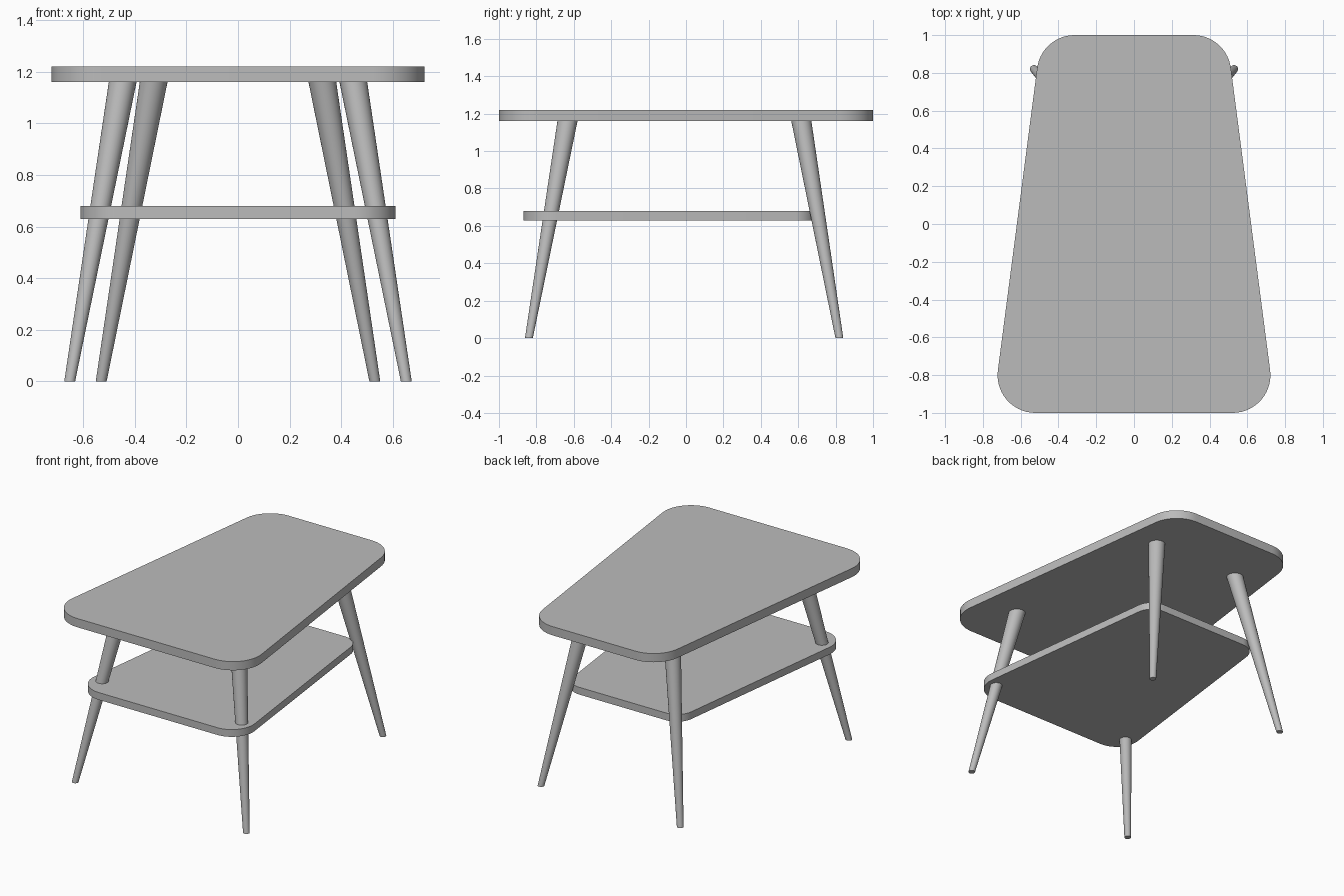
import bpy, bmesh, math
from mathutils import Vector

cube = bpy.data.objects.get("Cube")
if cube:
    bpy.data.objects.remove(cube, do_unlink=True)

grey = bpy.data.materials.new("plain grey")
grey.use_nodes = True
colour = (0.5, 0.5, 0.5, 1)
grey.diffuse_color = colour
grey.node_tree.nodes["Principled BSDF"].inputs["Base Color"].default_value = colour


def finish(name, bm):
    bmesh.ops.recalc_face_normals(bm, faces=bm.faces)
    mesh = bpy.data.meshes.new(name)
    bm.to_mesh(mesh)
    bm.free()
    mesh.materials.append(grey)
    obj = bpy.data.objects.new(name, mesh)
    bpy.context.collection.objects.link(obj)
    bpy.ops.object.select_all(action='DESELECT')
    obj.select_set(True)
    bpy.context.view_layer.objects.active = obj
    bpy.ops.object.shade_smooth_by_angle(angle=math.radians(35))


def rounded_outline(corners, steps=14):
    """Round each (x, y, radius) corner of a convex anticlockwise outline."""
    points = []
    for i, (x, y, radius) in enumerate(corners):
        corner = Vector((x, y))
        before = (Vector(corners[i - 1][:2]) - corner).normalized()
        after = (Vector(corners[(i + 1) % len(corners)][:2]) - corner).normalized()
        half = before.angle(after) / 2
        centre = corner + (before + after).normalized() * radius / math.sin(half)
        start = corner + before * radius / math.tan(half) - centre
        sweep = math.pi - 2 * half
        for k in range(steps + 1):
            a = sweep * k / steps
            c, s = math.cos(a), math.sin(a)
            points.append(centre + Vector((start.x * c - start.y * s,
                                           start.x * s + start.y * c)))
    return points


def board(name, front, back, bottom, top):
    """Tapered slab; front and back are (half width, y, corner radius)."""
    (fx, fy, fr), (bx, by, br) = front, back
    outline = rounded_outline([(-fx, fy, fr), (fx, fy, fr), (bx, by, br), (-bx, by, br)])
    bm = bmesh.new()
    face = bm.faces.new([bm.verts.new((p.x, p.y, bottom)) for p in outline])
    extruded = bmesh.ops.extrude_face_region(bm, geom=[face], use_keep_orig=True)
    verts = [g for g in extruded["geom"] if isinstance(g, bmesh.types.BMVert)]
    bmesh.ops.translate(bm, verts=verts, vec=(0, 0, top - bottom))
    finish(name, bm)


def leg(name, foot, head, height=1.17, sides=32):
    """Slanted round taper with level ends."""
    bm = bmesh.new()
    bmesh.ops.create_cone(bm, cap_ends=True, segments=sides, radius1=0.021,
                          radius2=0.054, depth=height)
    for v in bm.verts:
        end, z = (head, height) if v.co.z > 0 else (foot, 0)
        v.co = (v.co.x + end[0], v.co.y + end[1], z)
    finish(name, bm)


# Top and lower shelf
board("table_top", (0.75, -1.0, 0.2), (0.49, 1.0, 0.2), 1.16, 1.22)
board("lower_shelf", (0.632, -0.87, 0.16), (0.437, 0.69, 0.12), 0.63, 0.68)

# Splayed legs, mirrored left and right
for side, sign in (("left", 1), ("right", -1)):
    leg("front_leg_" + side, (sign * 0.652, -0.84), (sign * 0.445, -0.632))
    leg("back_leg_" + side, (sign * 0.53, 0.82), (sign * 0.325, 0.615))
